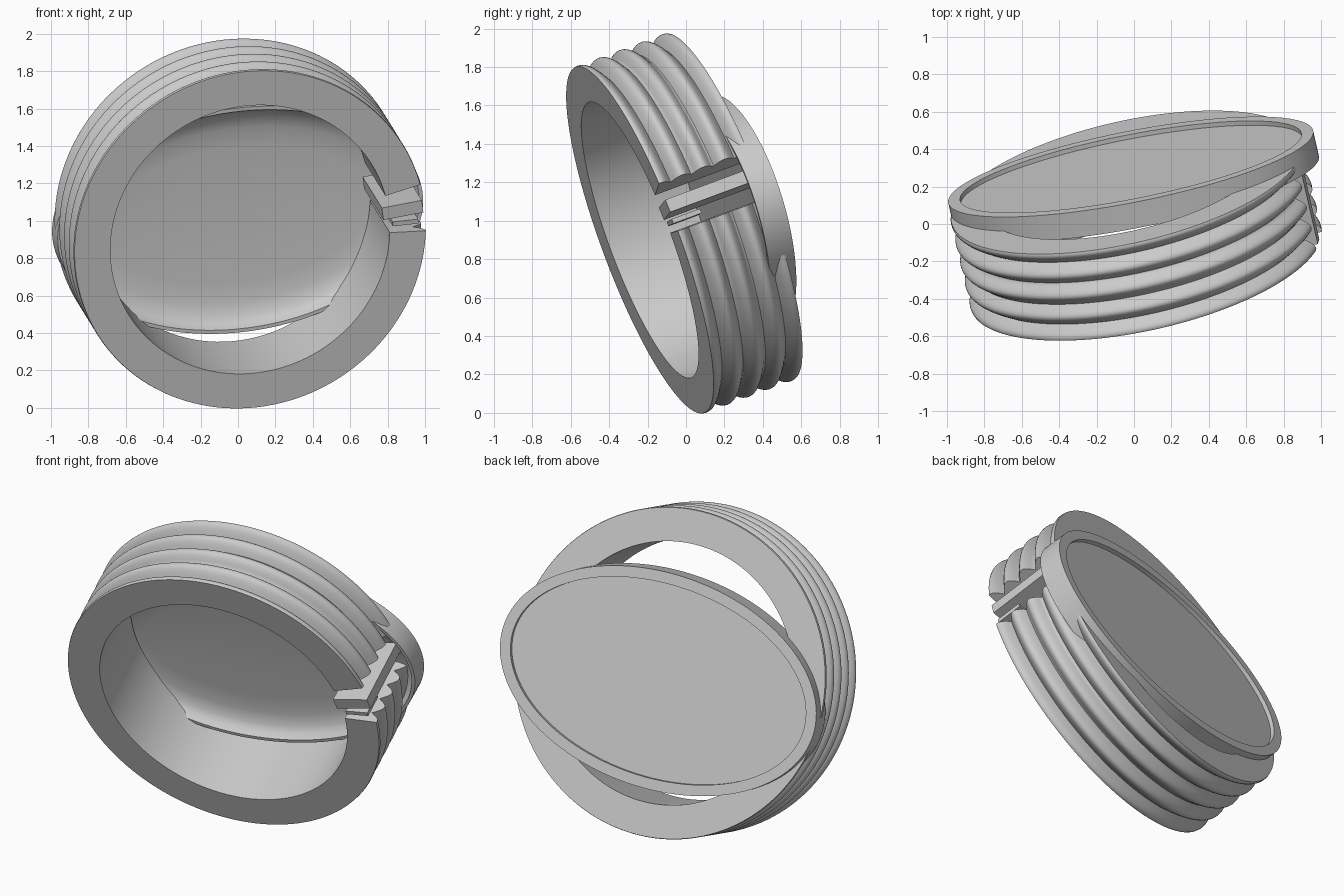
import bpy, bmesh, math
from mathutils import Vector, Matrix

cube = bpy.data.objects.get("Cube")
if cube:
    bpy.data.objects.remove(cube, do_unlink=True)

grey = bpy.data.materials.new("light_grey")
grey.use_nodes = True
COLOR = (0.6, 0.6, 0.6, 1)
grey.diffuse_color = COLOR
grey.node_tree.nodes["Principled BSDF"].inputs["Base Color"].default_value = COLOR


def frame(center, across, up):
    """Local x runs across, local y up, local z out of the front."""
    e1 = Vector(across).normalized()
    e2 = Vector(up)
    e2 = (e2 - e1 * e2.dot(e1)).normalized()
    m = Matrix((e1, e2, e1.cross(e2))).transposed().to_4x4()
    m.translation = Vector(center)
    return m


def finish(name, bm, matrix, angle=30):
    bmesh.ops.recalc_face_normals(bm, faces=bm.faces)
    bm.transform(matrix)
    mesh = bpy.data.meshes.new(name)
    bm.to_mesh(mesh)
    bm.free()
    obj = bpy.data.objects.new(name, mesh)
    bpy.context.collection.objects.link(obj)
    mesh.materials.append(grey)
    bpy.ops.object.select_all(action='DESELECT')
    bpy.context.view_layer.objects.active = obj
    obj.select_set(True)
    bpy.ops.object.shade_smooth_by_angle(angle=math.radians(angle))
    return obj


def bridge(bm, s, t):
    for j in range(len(s)):
        k = (j + 1) % len(s)
        bm.faces.new((s[j], s[k], t[k], t[j]))


# Ribbed band: scalloped cross-section swept round an open arc
INNER, GROOVE, CREST = 0.764, 0.905, 0.963
PITCH, DEPTH = 0.12, 0.505
GAP_START, GAP_END = math.radians(-1.5), math.radians(14.5)
band_frame = frame((0.065, -0.24, 0.9), (0.978, 0.197, 0.073), (0, -0.348, 0.938))


def rib_radius(d):
    wave = abs(math.cos(math.pi * (d - 0.012) / PITCH))
    return GROOVE + (CREST - GROOVE) * wave


steps = 56
profile = [(INNER, 0.0)]
profile += [(rib_radius(DEPTH * i / steps), DEPTH * i / steps) for i in range(steps + 1)]
profile.append((INNER, DEPTH))

bm = bmesh.new()
segments = 128
sweep = math.tau + GAP_START - GAP_END
sections = []
for i in range(segments + 1):
    a = GAP_END + sweep * i / segments
    sections.append([bm.verts.new((r * math.cos(a), r * math.sin(a), -d)) for r, d in profile])
for s, t in zip(sections, sections[1:]):
    bridge(bm, s, t)
bm.faces.new(sections[0])
bm.faces.new(sections[-1])
finish("ribbed_band", bm, band_frame, 50)


# Clasp plates lying in the gap of the band
def clasp(name, degrees, r0, r1, d0, d1, thick):
    bm = bmesh.new()
    bmesh.ops.create_cube(bm, size=1)
    local = (Matrix.Rotation(math.radians(degrees), 4, 'Z')
             @ Matrix.Translation(((r0 + r1) / 2, 0, -(d0 + d1) / 2))
             @ Matrix.Diagonal((r1 - r0, thick, d1 - d0, 1)))
    finish(name, bm, band_frame @ local)


clasp("clasp_plate", 7, 0.73, 0.95, 0.0, 0.49, 0.07)
clasp("clasp_tongue", 2, 0.78, 0.92, 0.0, 0.16, 0.025)

# Oval lens: thin disc in a raised rim, recessed on both sides
lens_frame = frame((-0.005, 0.25, 1.03), (1, 0.182, 0.13), (0, -0.3, 0.93))
LONG, SHORT, RIM = 1.0, 0.63, 0.065
REAR, RECESS, WALL = -0.06, -0.035, 0.085


def oval(bm, inset, z, segs=112):
    return [bm.verts.new(((LONG - inset) * math.cos(math.tau * i / segs),
                          (SHORT - inset) * math.sin(math.tau * i / segs), z))
            for i in range(segs)]


bm = bmesh.new()
outline = [(RIM, RECESS), (RIM, REAR), (0.0, REAR), (0.0, WALL), (0.02, WALL),
           (0.035, 0.05), (0.07, 0.02), (0.14, 0.0), (0.25, -0.01)]
loops = [oval(bm, inset, z) for inset, z in outline]
for s, t in zip(loops, loops[1:]):
    bridge(bm, s, t)
bm.faces.new(loops[0])
bm.faces.new(loops[-1])
finish("oval_lens", bm, lens_frame, 40)
